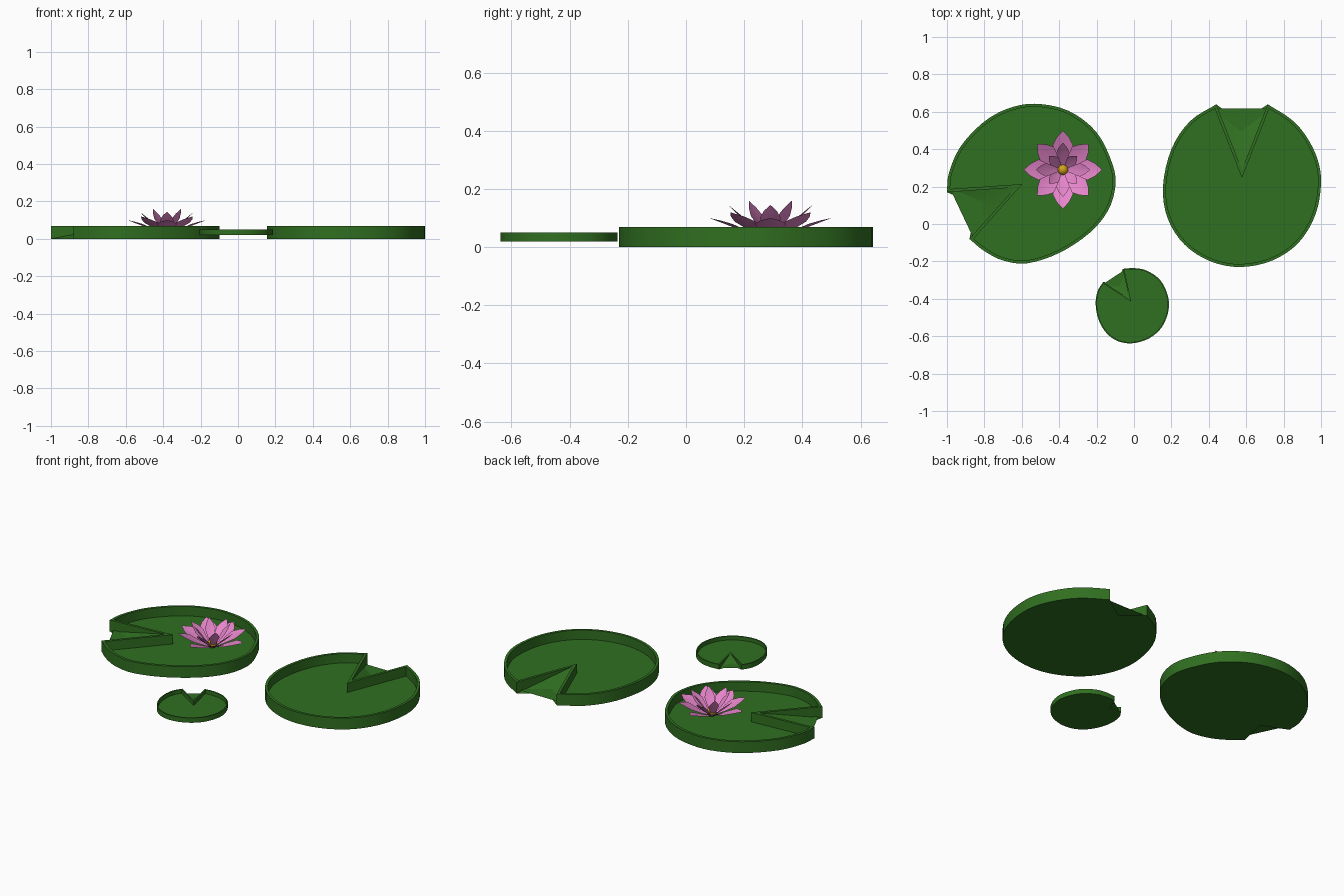
import bpy, bmesh, math
from mathutils import Vector

if "Cube" in bpy.data.objects:
    bpy.data.objects.remove(bpy.data.objects["Cube"])


def material(name, rgb):
    m = bpy.data.materials.new(name)
    m.diffuse_color = (*rgb, 1)
    m.use_nodes = True
    m.node_tree.nodes["Principled BSDF"].inputs["Base Color"].default_value = m.diffuse_color
    return m


GREEN = material("leaf_green", (0.03, 0.16, 0.015))
PINK = material("petal_pink", (0.80, 0.24, 0.60))
GOLD = material("pollen_gold", (0.65, 0.36, 0.01))


def add_object(name, bm, mat, angle=30):
    me = bpy.data.meshes.new(name)
    bm.to_mesh(me)
    bm.free()
    me.materials.append(mat)
    ob = bpy.data.objects.new(name, me)
    bpy.context.collection.objects.link(ob)
    bpy.context.view_layer.objects.active = ob
    ob.select_set(True)
    bpy.ops.object.shade_smooth_by_angle(angle=math.radians(angle))
    ob.select_set(False)
    return ob


def smooth_curve(pts, n=4):
    # open Catmull-Rom curve through the points
    p = [Vector(q) for q in pts]
    p = [2 * p[0] - p[1]] + p + [2 * p[-1] - p[-2]]
    out = []
    for i in range(1, len(p) - 2):
        a, b, c, d = p[i - 1:i + 3]
        for k in range(n):
            t = k / n
            out.append(0.5 * (2 * b + (c - a) * t + (2 * a - 5 * b + 4 * c - d) * t * t
                              + (3 * b - a - 3 * c + d) * t ** 3))
    return out + [p[-2]]


def inset(loop, d):
    # mitred inward offset of a counter-clockwise outline
    out = []
    for i, p in enumerate(loop):
        u = (p - loop[i - 1]).normalized()
        v = (loop[(i + 1) % len(loop)] - p).normalized()
        n1, n2 = Vector((-u.y, u.x)), Vector((-v.y, v.x))
        out.append(p + (n1 + n2) * d / max(0.25, 1 + n1.dot(n2)))
    return out


def lily_pad(name, rim, apex, low_apex, z0, z1, floor, thick):
    # the rim runs counter-clockwise from one side of the notch to the other
    arc = smooth_curve(rim)
    top = arc + [Vector(apex)]
    bottom = arc + [Vector(low_apex)]
    inner = inset(top, thick)
    bm = bmesh.new()
    B, T, I, F = [[bm.verts.new((p.x, p.y, z)) for p in loop]
                  for loop, z in ((bottom, z0), (top, z1), (inner, z1), (inner, floor))]
    n = len(top)
    for i in range(n):
        j = (i + 1) % n
        if i == n - 2:      # notch walls slope to the shallower lower notch
            bm.faces.new((B[i], T[j], T[i]))
            bm.faces.new((B[i], B[j], T[j]))
        elif i == n - 1:
            bm.faces.new((B[i], B[j], T[i]))
            bm.faces.new((B[j], T[j], T[i]))
        else:
            bm.faces.new((B[i], B[j], T[j], T[i]))
        bm.faces.new((T[i], T[j], I[j], I[i]))
        bm.faces.new((I[i], I[j], F[j], F[i]))
    caps = [bm.faces.new(F), bm.faces.new(B[::-1])]
    bmesh.ops.triangulate(bm, faces=caps)
    return add_object(name, bm, GREEN)


# Leaves
lily_pad("left_lily_pad",
         [(-1, .17), (-.99, .27), (-.93, .41), (-.81, .54), (-.68, .615), (-.53, .643),
          (-.35, .605), (-.2, .49), (-.115, .32), (-.1, .2), (-.14, .07), (-.24, -.05),
          (-.4, -.155), (-.57, -.21), (-.7, -.195), (-.80, -.145), (-.88, -.08)][::-1],
         (-.635, .195), (-.84, .10), 0, .07, .012, .016)
lily_pad("right_lily_pad",
         [(.44, .64), (.3, .55), (.2, .4), (.155, .2), (.18, .03), (.27, -.11), (.41, -.2),
          (.57, -.23), (.74, -.195), (.88, -.1), (.97, .05), (1, .22), (.98, .35),
          (.92, .47), (.84, .56), (.715, .64)],
         (.577, .29), (.57, .54), 0, .07, .012, .016)
lily_pad("small_lily_pad",
         [(-.165, -.31), (-.195, -.36), (-.205, -.43), (-.19, -.51), (-.15, -.58),
          (-.09, -.625), (-.01, -.638), (.08, -.612), (.15, -.55), (.185, -.46),
          (.18, -.38), (.14, -.3), (.07, -.25), (0, -.236), (-.06, -.24)],
         (-.025, -.40), (-.09, -.32), .02, .05, .026, .007)

# Flower: rings of four pointed, cupped petals
CX, CY = -.38, .29


def petal_ring(name, turn, reach, tip_z, mid_z, half_width):
    rows = [(0.08, 0.12), (0.35, 0.6), (0.62, 1.0), (0.82, 0.62), (1.0, 0)]
    bm = bmesh.new()
    for k in range(4):
        a = math.radians(turn + 90 * k)
        c, s = math.cos(a), math.sin(a)
        strips = []
        for t, w in rows:
            # height follows a parabola through base, middle and tip
            z = .02 * (1 - t) * (1 - 2 * t) + mid_z * 4 * t * (1 - t) + tip_z * t * (2 * t - 1)
            r, h = t * reach, w * half_width
            side = [(r, -h, z + .010 * w), (r, 0, z), (r, h, z + .010 * w)] if w else [(r, 0, z)]
            strips.append([bm.verts.new((CX + x * c - y * s, CY + x * s + y * c, zz))
                           for x, y, zz in side])
        for p, q in zip(strips, strips[1:]):
            for i in (0, 1):
                if len(q) == 3:
                    bm.faces.new((p[i], q[i], q[i + 1], p[i + 1]))
                else:
                    bm.faces.new((p[i], q[0], p[i + 1]))
    add_object(name, bm, PINK, 40)


petal_ring("outer_petals", 0, .21, .10, .06, .055)
petal_ring("outer_diagonal_petals", 45, .195, .12, .065, .052)
petal_ring("inner_petals", 90, .145, .145, .075, .036)
petal_ring("inner_diagonal_petals", 45, .105, .16, .08, .03)

# Golden flower centre
bm = bmesh.new()
bmesh.ops.create_uvsphere(bm, u_segments=16, v_segments=10, radius=.028)
bmesh.ops.translate(bm, verts=bm.verts, vec=(CX, CY, .045))
add_object("flower_centre", bm, GOLD, 60)
